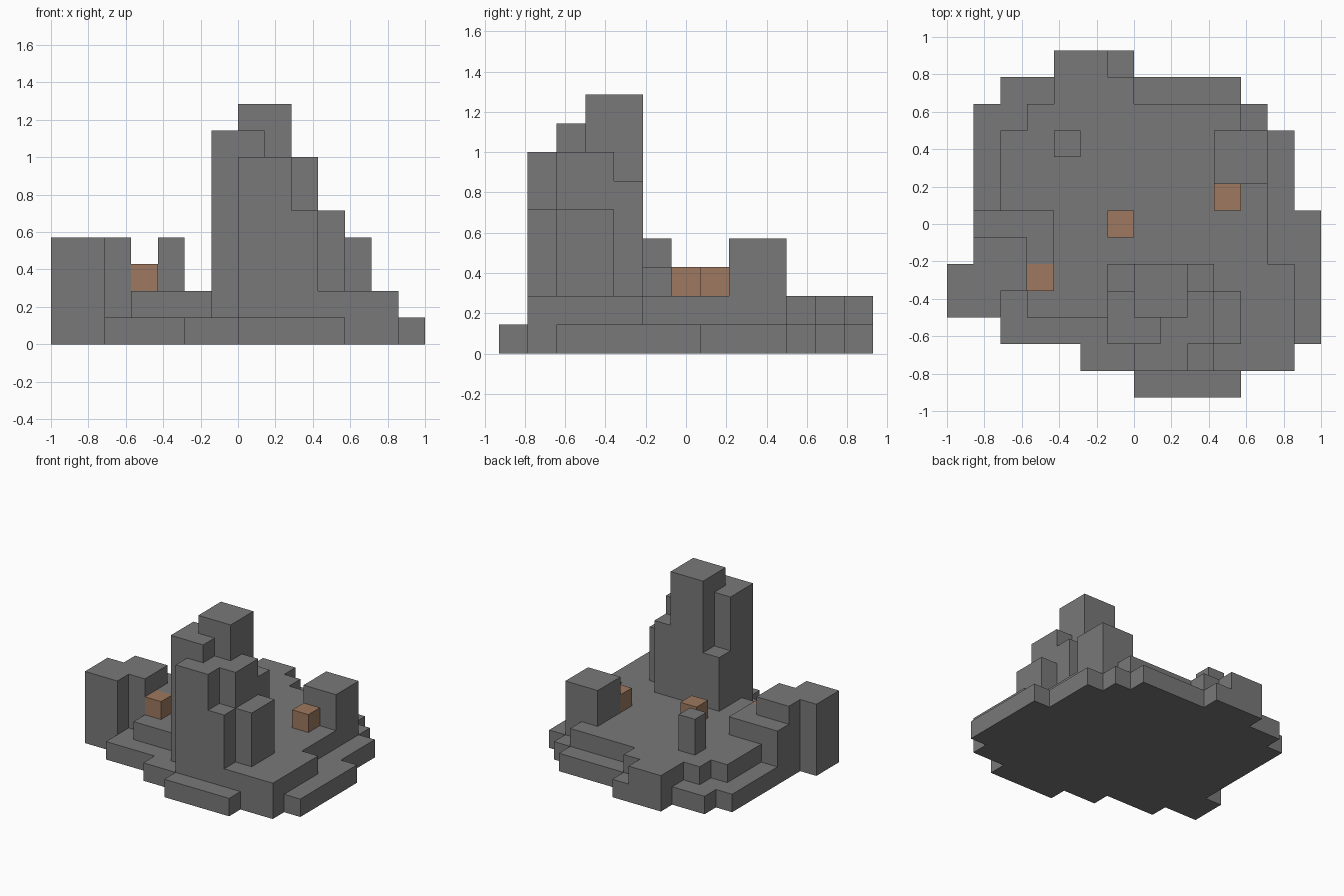
import bpy, bmesh, math

if "Cube" in bpy.data.objects:
    bpy.data.objects.remove(bpy.data.objects["Cube"], do_unlink=True)

UNIT = 1 / 7          # block size
MID_ROW = 6.5         # row number on the centre line


def material(name, rgb):
    mat = bpy.data.materials.new(name)
    mat.use_nodes = True
    color = (*rgb, 1)
    mat.diffuse_color = color
    mat.node_tree.nodes["Principled BSDF"].inputs["Base Color"].default_value = color
    return mat


stone = material("grey stone", (0.19, 0.19, 0.19))
clay = material("light brown clay", (0.34, 0.19, 0.115))


def slab(name, bottom, top, runs, mat=stone):
    """Extrude a footprint of block runs (first row, last row, x start, x end)."""
    bm = bmesh.new()
    for first, last, x0, x1 in runs:
        for row in range(first, last + 1):
            for x in range(x0, x1):
                corners = [(x, row), (x + 1, row), (x + 1, row + 1), (x, row + 1)]
                bm.faces.new([bm.verts.new((a * UNIT, (b - MID_ROW) * UNIT, bottom * UNIT))
                              for a, b in corners])
    bmesh.ops.remove_doubles(bm, verts=bm.verts, dist=UNIT / 100)
    grown = bmesh.ops.extrude_face_region(bm, geom=bm.faces[:], use_keep_orig=True)["geom"]
    bmesh.ops.translate(bm, vec=(0, 0, (top - bottom) * UNIT),
                        verts=[g for g in grown if isinstance(g, bmesh.types.BMVert)])
    bmesh.ops.recalc_face_normals(bm, faces=bm.faces)
    bmesh.ops.dissolve_limit(bm, angle_limit=math.radians(1),
                             verts=bm.verts[:], edges=bm.edges[:])
    mesh = bpy.data.meshes.new(name)
    bm.to_mesh(mesh)
    bm.free()
    mesh.materials.append(mat)
    obj = bpy.data.objects.new(name, mesh)
    bpy.context.collection.objects.link(obj)
    return obj


# Ground layer and the terrace on it
slab("ground_layer", 0, 1, [
    (0, 0, 0, 4), (1, 1, -2, 6), (2, 2, -5, 7), (3, 4, -7, 7), (5, 6, -6, 7),
    (7, 9, -6, 6), (10, 10, -6, 5), (11, 11, -5, 4), (12, 12, -3, 0)])
slab("terrace", 1, 2, [
    (1, 1, 0, 6), (2, 2, -1, 6), (3, 3, -7, -5), (3, 3, -4, 6), (4, 4, -7, 6),
    (5, 6, -6, 5), (7, 9, -5, 5), (10, 10, -4, 4), (11, 11, -3, 0), (12, 12, -3, -1)])

# Main tower cluster
slab("main_tower", 2, 9, [(3, 4, 0, 2)])
slab("corner_tower", 2, 8, [(2, 2, -1, 1), (3, 3, -1, 0)])
slab("front_tower", 2, 7, [(1, 1, 0, 2), (2, 2, 1, 3), (3, 3, 2, 3)])
slab("rear_buttress", 2, 6, [(4, 4, 2, 3)])
slab("side_buttress", 2, 5, [(2, 3, 3, 4)])
slab("front_buttress", 2, 5, [(1, 1, 2, 3)])
slab("inner_buttress", 2, 5, [(4, 4, -1, 0)])

# Outlying blocks
slab("right_building", 2, 4, [(3, 3, -7, -5), (4, 4, -7, -4), (5, 5, -6, -4)])
slab("right_building_step", 2, 3, [(5, 5, -4, -3), (6, 6, -6, -3)])
slab("left_building", 2, 4, [(8, 9, 3, 5)])
slab("small_pillar", 2, 4, [(9, 9, -3, -2)])

# Clay blocks
for side, row, x in (("right", 4, -4), ("centre", 6, -1), ("left", 7, 3)):
    slab(side + "_clay_block", 2, 3, [(row, row, x, x + 1)], clay)
